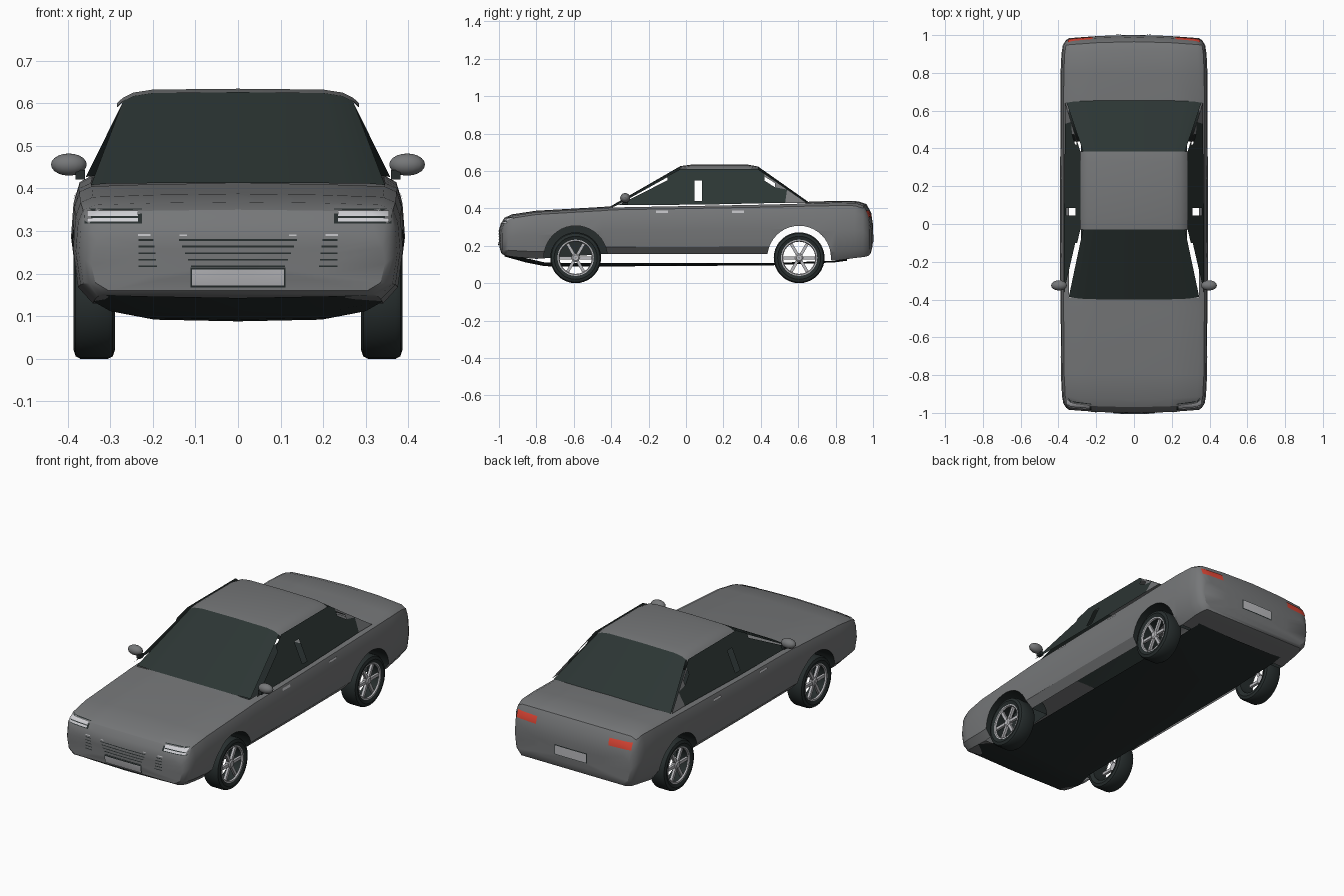
import bpy, bmesh, math
from mathutils import Vector, Matrix
from mathutils.bvhtree import BVHTree

if "Cube" in bpy.data.objects:
    bpy.data.objects.remove(bpy.data.objects["Cube"])


def material(name, r, g, b):
    m = bpy.data.materials.new(name)
    m.use_nodes = True
    m.diffuse_color = (r, g, b, 1)
    bsdf = next(n for n in m.node_tree.nodes if n.type == 'BSDF_PRINCIPLED')
    bsdf.inputs["Base Color"].default_value = (r, g, b, 1)
    return m


PAINT = material("grey paint", .18, .185, .19)
GLASS = material("dark glass", .025, .036, .034)
RUBBER = material("black rubber", .02, .027, .027)
METAL = material("light metal", .5, .5, .52)
LAMP = material("lamp white", .62, .62, .65)
RED = material("lamp red", .72, .06, .035)


def finish(name, bm, mats, smooth=True):
    me = bpy.data.meshes.new(name)
    bm.to_mesh(me)
    bm.free()
    ob = bpy.data.objects.new(name, me)
    bpy.context.collection.objects.link(ob)
    for m in mats:
        me.materials.append(m)
    if smooth:
        bpy.ops.object.select_all(action='DESELECT')
        ob.select_set(True)
        bpy.context.view_layer.objects.active = ob
        bpy.ops.object.shade_smooth_by_angle(angle=math.radians(32))
    return ob


def face_out(bm):
    # turn the faces of an open sheet away from the middle of the car
    bm.normal_update()
    for f in bm.faces:
        if f.normal.dot(f.calc_center_median() - Vector((0, 0, .3))) < 0:
            f.normal_flip()


def skin(bm, rows, closed=False):
    rings = [[bm.verts.new(p) for p in row] for row in rows]
    for a, b in zip(rings, rings[1:]):
        n = len(a)
        for i in range(n if closed else n - 1):
            j = (i + 1) % n
            bm.faces.new((a[i], a[j], b[j], b[i]))
    return rings


def sheet(name, half_rows, mat):
    # each half row runs from the centre line outwards
    bm = bmesh.new()
    skin(bm, [[(-x, y, z) for x, y, z in reversed(r[1:])] + list(r) for r in half_rows])
    face_out(bm)
    return finish(name, bm, [mat])


# ---- body shell: y, top height, half width, bottom height
stations = [(-1, .285, .345, .16), (-.99, .318, .36, .152), (-.97, .348, .374, .146),
            (-.93, .366, .381, .14), (-.8, .385, .387, .13), (-.45, .405, .39, .155),
            (-.39, .41, .39, .155), (.03, .418, .392, .155), (.45, .426, .39, .155),
            (.64, .432, .39, .14), (.8, .437, .389, .12), (.92, .435, .384, .135),
            (.965, .42, .377, .14), (.99, .375, .362, .146), (1, .31, .345, .158)]
profile = [(.88, 0), (.97, .15), (1, .5), (.985, .8), (.955, .93), (.88, .98), (.5, 1), (0, 1.01)]


def ring(y, zt, w, zb, s=1):
    half = [(w * a, zb + (zt - zb) * b) for a, b in profile]
    pts = half + [(-x, z) for x, z in reversed(half[:-1])]
    mid = (zt + zb) / 2
    bow = .14 if abs(y) > .85 else 0
    return [(x * s, y * (1 - bow * (x * s) ** 2), mid + (z - mid) * s) for x, z in pts]


bm = bmesh.new()
rows = [ring(*stations[0], s) for s in (.15, .6)] + [ring(*s) for s in stations]
rows += [ring(*stations[-1], s) for s in (.6, .15)]
rings = skin(bm, rows, closed=True)
bm.faces.new(rings[0])
bm.faces.new(rings[-1])
bmesh.ops.recalc_face_normals(bm, faces=bm.faces)
body = finish("body_shell", bm, [PAINT, RUBBER], False)

# ---- wheel arches cut through the shell
AXLES, AXLE_Z, ARCH_R = (-.59, .605), .137, .17
bm = bmesh.new()
for y in AXLES:
    for side in (-1, 1):
        mat = Matrix.Translation((side * .42, y, AXLE_Z)) @ Matrix.Rotation(math.pi / 2, 4, 'Y')
        bmesh.ops.create_cone(bm, cap_ends=True, segments=40, radius1=ARCH_R,
                              radius2=ARCH_R, depth=.36, matrix=mat)
cutter = finish("arch_cutter", bm, [], False)
cutter.hide_render = True
mod = body.modifiers.new("arches", 'BOOLEAN')
mod.operation, mod.solver, mod.object = 'DIFFERENCE', 'EXACT', cutter
bpy.context.view_layer.objects.active = body
bpy.ops.object.modifier_apply(modifier=mod.name)
bpy.data.objects.remove(cutter)

# ---- open the cabin, floor and rear wheel wells; line the arches in black
bm = bmesh.new()
bm.from_mesh(body.data)
bm.normal_update()
doomed = []
for f in bm.faces:
    c, n = f.calc_center_median(), f.normal
    f.material_index = 0
    cabin = n.z > .7 and -.39 < c.y < .64 and abs(c.x) < .33 and c.z > .35
    floor = n.z < -.7 and abs(c.y) < .78 and abs(c.x) < .2 and c.z < .2
    cap = abs(n.x) > .95 and abs(abs(c.x) - .24) < .01
    if cabin or floor or (cap and c.y > 0):
        doomed.append(f)
        continue
    near = min(math.hypot(c.y - a, c.z - AXLE_Z) for a in AXLES) < ARCH_R + .004
    if cap or (near and abs(n.x) < .3):
        f.material_index = 1
bmesh.ops.delete(bm, geom=doomed, context='FACES')
bm.to_mesh(body.data)
tree = BVHTree.FromBMesh(bm)
bm.free()
bpy.ops.object.select_all(action='DESELECT')
body.select_set(True)
bpy.ops.object.shade_smooth_by_angle(angle=math.radians(32))

# ---- underbody pan: y, half width, centre height, edge height
pan = [(-.97, .31, .143, .15), (-.86, .34, .112, .135), (-.76, .3, .092, .112),
       (-.7, .28, .088, .108), (.45, .28, .095, .108), (.8, .28, .112, .12), (.86, .3, .12, .13)]
sheet("underbody", [[(0, y, zc), (w * .7, y, zc + .004), (w, y, ze)] for y, w, zc, ze in pan], RUBBER)

# ---- roof, windscreen and rear window
roof_half = [(0, .634), (.2, .632), (.245, .625), (.27, .613), (.284, .6)]


def roof_row(y, drop, n=5):
    return [(x, y, z - drop) for x, z in roof_half[:n]]


sheet("roof", [roof_row(-.03, .008), roof_row(.03, 0), roof_row(.33, 0), roof_row(.385, .01)], PAINT)
sheet("windscreen", [[(0, -.4, .413), (.25, -.398, .412), (.31, -.392, .411), (.345, -.385, .408)],
                     roof_row(-.03, .008, 4)], GLASS)
sheet("rear_window", [[(0, .655, .434), (.26, .652, .433), (.32, .648, .431), (.357, .642, .427)],
                      roof_row(.385, .01, 4)], GLASS)


# ---- side windows and pillars, laid on the sloping cabin side
def side_panels(name, shapes, mat):
    bm = bmesh.new()
    for pts in shapes:
        for side in (-1, 1):
            bm.faces.new([bm.verts.new((side * (.374 - (z - .41) * .45), y, z)) for y, z in pts])
    face_out(bm)
    return finish(name, bm, [mat], False)


side_panels("side_windows", [
    [(-.37, .417), (.045, .42), (.045, .61), (-.03, .61), (-.1, .572), (-.1, .55), (-.335, .43)],
    [(.045, .42), (.085, .42), (.085, .44), (.045, .44)],
    [(.045, .55), (.085, .55), (.085, .61), (.045, .61)],
    [(.085, .42), (.53, .43), (.54, .5), (.475, .513), (.42, .548), (.42, .585), (.385, .61), (.085, .61)],
], GLASS)
side_panels("rear_pillars", [
    [(.38, .612), (.42, .585), (.42, .57), (.475, .536), (.475, .513), (.54, .5), (.53, .43), (.645, .43)],
], PAINT)


# ---- thin plates laid on the body: u is x (ends) or y (sides)
def decal(name, rects, axis, sign, mat, lift=.003, mirror=True):
    bm = bmesh.new()
    for u0, u1, z0, z1 in rects:
        for m in ((1, -1) if mirror else (1,)):
            grid = []
            for k in range(3):
                row = []
                for i in range(7):
                    u, z = u0 + (u1 - u0) * i / 6, z0 + (z1 - z0) * k / 2
                    if axis == 'y':
                        origin, way = Vector((m * u, sign * 2, z)), Vector((0, -sign, 0))
                    else:
                        origin, way = Vector((m * 2, u, z)), Vector((-m, 0, 0))
                    hit = tree.ray_cast(origin, way)[0]
                    row.append((hit or origin + way * 1.05) - way * lift)
                grid.append(row)
            skin(bm, grid)
    face_out(bm)
    return finish(name, bm, [mat])


decal("headlight_frames", [(.225, .36, .318, .353)], 'y', -1, RUBBER)
decal("headlights", [(.235, .355, .335, .348), (.235, .355, .322, .331)], 'y', -1, LAMP, .005)
bars = [(.217 + .0155 * i, .11 + .007 * i) for i in range(5)]
decal("grille_bars", [(-w, w, z - .002, z + .002) for z, w in bars], 'y', -1, RUBBER, mirror=False)
decal("side_vents", [(.235 - .045 + .002 * i, .233, z - .002, z + .002)
                     for i, (z, w) in enumerate(bars)], 'y', -1, RUBBER)
decal("grille_trim", [(.205, .235, .288, .293), (.12, .137, .288, .292)], 'y', -1, METAL)
for end, sign, w, z0, z1 in (("front", -1, .108, .172, .21), ("rear", 1, .095, .225, .272)):
    decal(end + "_plate_frame", [(-w - .004, w + .004, z0 - .004, z1 + .004)], 'y', sign, RUBBER, .003, False)
    decal(end + "_plate", [(-w, w, z0, z1)], 'y', sign, METAL, .006, False)
decal("tail_lights", [(.22, .35, .35, .388)], 'y', 1, RED, .004)
decal("door_handles", [(-.16, -.095, .376, .388), (.245, .31, .376, .388)], 'x', 1, METAL, .005)


# ---- wheels
def lathe(bm, prof, side, y, index, seg=36):
    rows = [[(side * x, y + r * math.cos(a), AXLE_Z - .001 + r * math.sin(a))
             for a in (2 * math.pi * i / seg for i in range(seg))] for x, r in prof]
    start = len(bm.faces)
    skin(bm, rows, closed=True)
    bm.faces.ensure_lookup_table()
    for f in bm.faces[start:]:
        f.material_index = index


tyre = [(.378, .094), (.386, .115), (.381, .13), (.37, .136), (.305, .136), (.294, .13),
        (.289, .115), (.297, .094), (.378, .094)]
rim = [(.372, .086), (.38, .09), (.38, .097), (.372, .097)]
hub = [(.35, .001), (.35, .022), (.372, .022), (.377, .015), (.377, .001)]
for end, y in zip(("front", "rear"), AXLES):
    for label, side in (("left", 1), ("right", -1)):
        bm = bmesh.new()
        lathe(bm, tyre, side, y, 0)
        lathe(bm, rim, side, y, 1)
        lathe(bm, hub, side, y, 1, 16)
        for i in range(6):
            start = len(bm.faces)
            place = (Matrix.Translation((side * .365, y, AXLE_Z - .001))
                     @ Matrix.Rotation(math.pi / 3 * i + math.pi / 6, 4, 'X')
                     @ Matrix.Translation((0, 0, .053)) @ Matrix.Diagonal((.014, .016, .078, 1)))
            bmesh.ops.create_cube(bm, size=1, matrix=place)
            bm.faces.ensure_lookup_table()
            for f in bm.faces[start:]:
                f.material_index = 1
        bmesh.ops.recalc_face_normals(bm, faces=bm.faces)
        finish(f"{end}_{label}_wheel", bm, [RUBBER, METAL])

# ---- door mirrors
for label, side in (("left", 1), ("right", -1)):
    bm = bmesh.new()
    place = Matrix.Translation((side * .397, -.325, .456)) @ Matrix.Diagonal((.042, .027, .026, 1))
    bmesh.ops.create_uvsphere(bm, u_segments=16, v_segments=10, radius=1, matrix=place)
    finish(label + "_mirror", bm, [PAINT])
    bm = bmesh.new()
    place = Matrix.Translation((side * .37, -.325, .432)) @ Matrix.Diagonal((.022, .03, .022, 1))
    bmesh.ops.create_cube(bm, size=1, matrix=place)
    finish(label + "_mirror_stalk", bm, [RUBBER], False)
